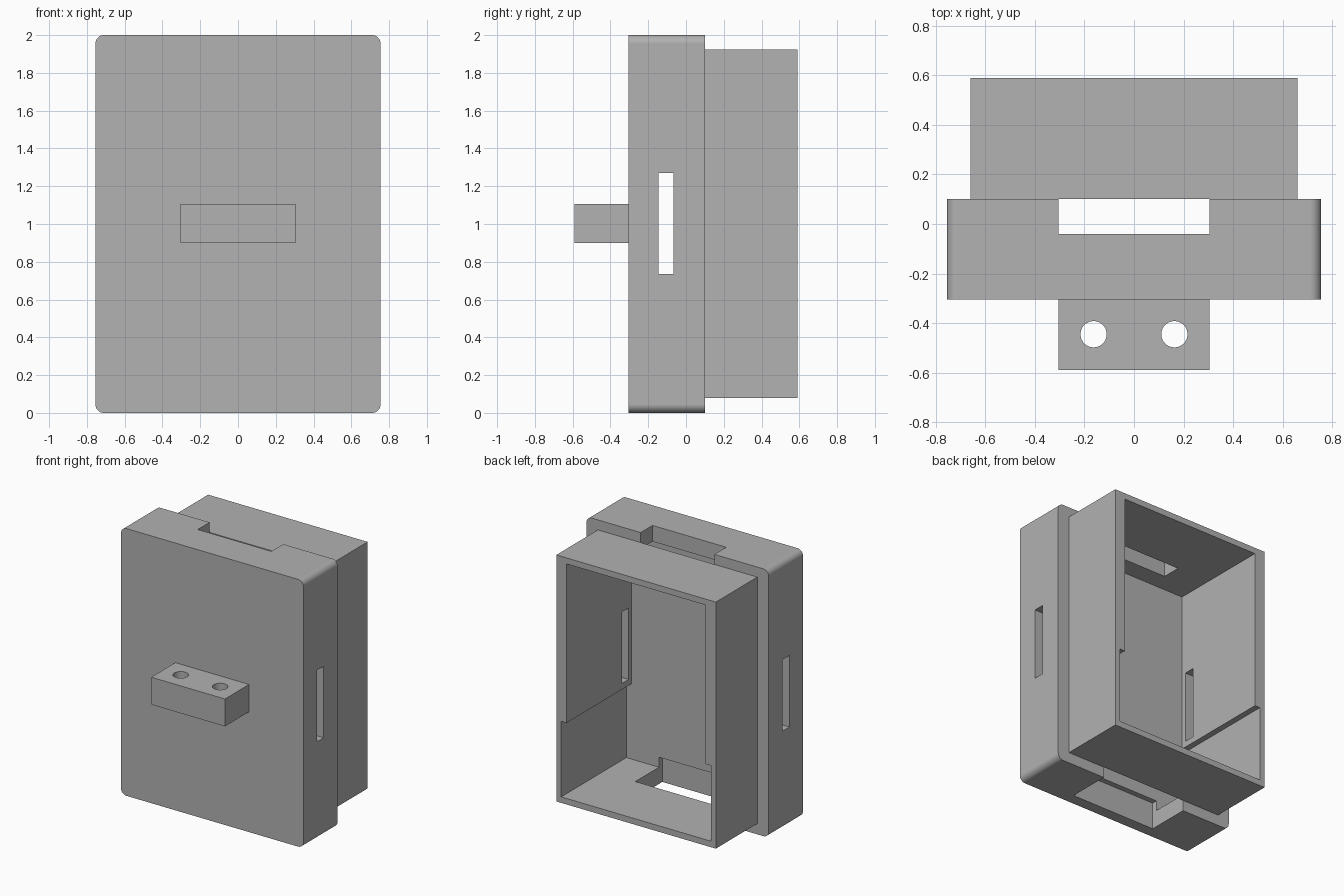
import bpy
import bmesh
import math

if "Cube" in bpy.data.objects:
    bpy.data.objects.remove(bpy.data.objects["Cube"], do_unlink=True)

# Single plain material
grey = bpy.data.materials.new("light_grey")
grey.use_nodes = True
grey.diffuse_color = (0.445, 0.445, 0.445, 1)
grey.node_tree.nodes["Principled BSDF"].inputs["Base Color"].default_value = grey.diffuse_color


def add_object(name, bm):
    bmesh.ops.recalc_face_normals(bm, faces=bm.faces)
    mesh = bpy.data.meshes.new(name)
    bm.to_mesh(mesh)
    bm.free()
    mesh.materials.append(grey)
    obj = bpy.data.objects.new(name, mesh)
    bpy.context.collection.objects.link(obj)
    return obj


def prism(name, profile, y0, y1, radius=0):
    """Extrude an (x, z) outline along y, optionally rounding its corners."""
    bm = bmesh.new()
    face = bm.faces.new([bm.verts.new((x, y0, z)) for x, z in profile])
    new = bmesh.ops.extrude_face_region(bm, geom=[face])["geom"]
    bmesh.ops.translate(bm, vec=(0, y1 - y0, 0),
                        verts=[v for v in new if isinstance(v, bmesh.types.BMVert)])
    if radius:
        long_edges = [e for e in bm.edges if abs(e.verts[0].co.y - e.verts[1].co.y) > 1e-4]
        bmesh.ops.bevel(bm, geom=long_edges, offset=radius, segments=8,
                        profile=0.5, affect='EDGES')
    return add_object(name, bm)


def box(name, half_width, y0, y1, z0, z1, radius=0):
    w = half_width
    return prism(name, [(-w, z0), (w, z0), (w, z1), (-w, z1)], y0, y1, radius)


def cylinder(name, x, y, z, radius, height):
    bpy.ops.mesh.primitive_cylinder_add(vertices=40, radius=radius, depth=height,
                                        location=(x, y, z))
    obj = bpy.context.object
    obj.name = name
    obj.data.materials.append(grey)
    return obj


def activate(obj):
    bpy.ops.object.select_all(action='DESELECT')
    obj.select_set(True)
    bpy.context.view_layer.objects.active = obj


def cut(obj, cutter):
    cutter.hide_render = True
    activate(obj)
    mod = obj.modifiers.new("cut", 'BOOLEAN')
    mod.operation = 'DIFFERENCE'
    mod.solver = 'EXACT'
    mod.object = cutter
    bpy.ops.object.modifier_apply(modifier=mod.name)
    bpy.data.objects.remove(cutter, do_unlink=True)


def cavity(y0, y1):
    """Stepped hollow, wider below the ledge."""
    right = [(0.62, 0.125), (0.62, 0.69), (0.576, 0.69), (0.576, 1.88)]
    left = [(-x, z) for x, z in reversed(right)]
    return prism("cavity_cutter", right + left, y0, y1)


JOINT, FRONT, BACK, INNER = 0.10, -0.305, 0.59, -0.18

# Front case: rounded block, hollow, with top, bottom and side openings
case = box("front_case", 0.755, FRONT, JOINT, 0, 2, radius=0.045)
cut(case, cavity(INNER, JOINT + 0.1))
cut(case, box("top_notch_cutter", 0.305, -0.04, JOINT + 0.1, 1.8, 2.1))
cut(case, box("bottom_notch_cutter", 0.35, -0.22, JOINT + 0.1, -0.1, 0.2))
cut(case, box("side_slot_cutter", 1, -0.145, -0.065, 0.735, 1.27))

# Rear sleeve: slightly smaller open frame
sleeve = box("rear_sleeve", 0.66, JOINT, BACK, 0.08, 1.925)
cut(sleeve, cavity(JOINT - 0.1, BACK + 0.1))

# Front lug with two vertical holes
lug = box("front_lug", 0.305, -0.59, FRONT, 0.9, 1.105)
for side in (-1, 1):
    cut(lug, cylinder("lug_hole_cutter", side * 0.163, -0.445, 1, 0.053, 0.5))

# Smooth the rounded corners and hole walls only
for part in (case, lug):
    activate(part)
    bpy.ops.object.shade_smooth_by_angle(angle=math.radians(30))
    weighted = part.modifiers.new("weighted_normals", 'WEIGHTED_NORMAL')
    weighted.keep_sharp = True
